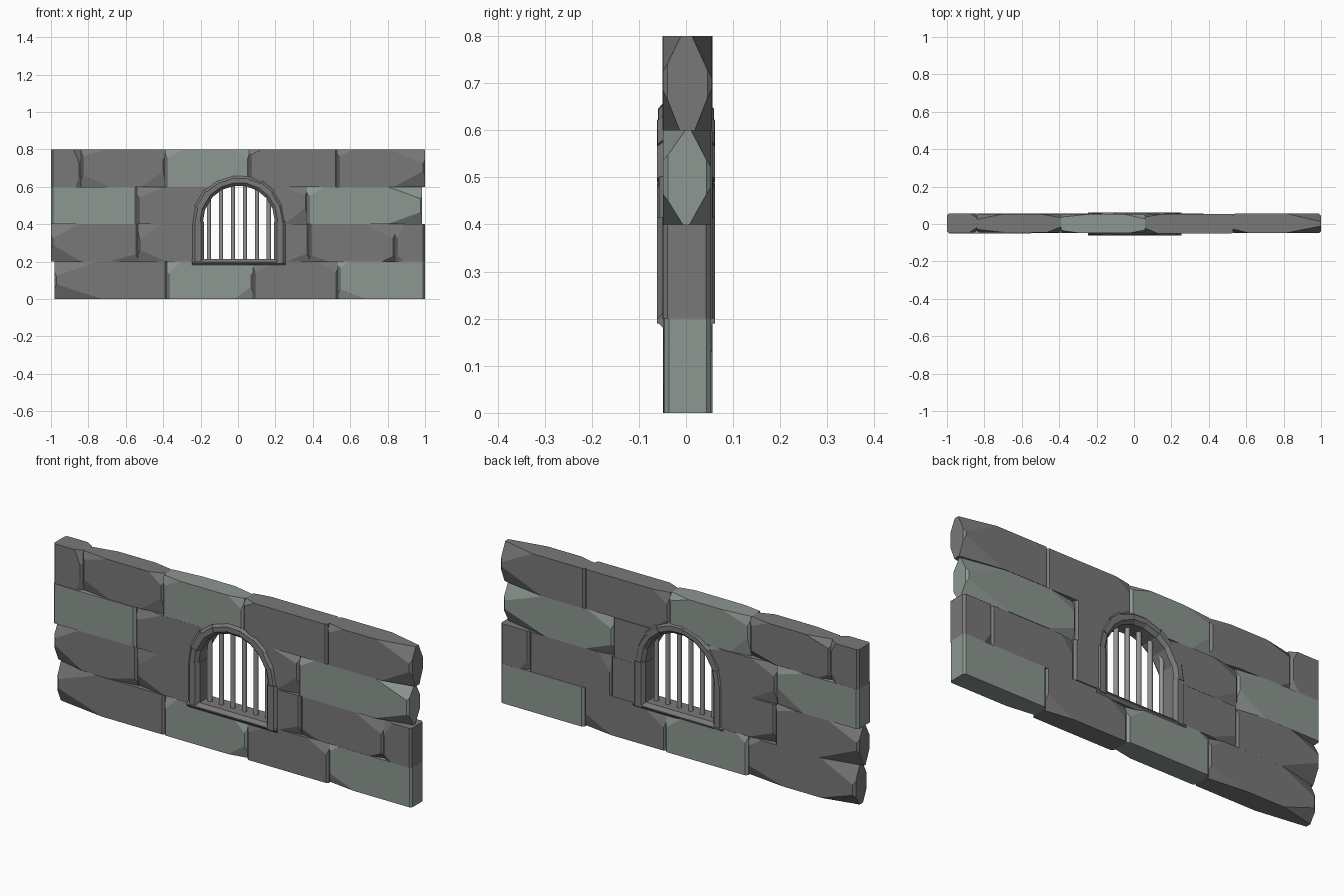
import bpy, bmesh, math, random
from mathutils import Vector

if "Cube" in bpy.data.objects:
    bpy.data.objects.remove(bpy.data.objects["Cube"])

random.seed(7)
CX, SPRING, SILL = 0.005, 0.415, 0.18   # window centre, arch spring line, sill bottom


def material(name, col):
    m = bpy.data.materials.new(name)
    m.diffuse_color = (*col, 1)
    m.use_nodes = True
    m.node_tree.nodes["Principled BSDF"].inputs["Base Color"].default_value = m.diffuse_color
    return m


GREY = material("dark_stone", (0.19, 0.19, 0.19))
GREEN = material("green_stone", (0.27, 0.31, 0.285))
IRON = material("iron", (0.30, 0.29, 0.28))


def finish(bm, name, mat):
    bmesh.ops.recalc_face_normals(bm, faces=bm.faces)
    me = bpy.data.meshes.new(name)
    bm.to_mesh(me)
    bm.free()
    ob = bpy.data.objects.new(name, me)
    bpy.context.collection.objects.link(ob)
    if mat:
        me.materials.append(mat)
    return ob


def chip(bm, corner, inward, size):
    """Slice one corner off and close the cut."""
    n = Vector([inward[i] / size[i] for i in range(3)]).normalized()
    co = Vector(corner) + Vector((inward[0] * size[0], 0, 0))
    bmesh.ops.bisect_plane(bm, geom=bm.verts[:] + bm.edges[:] + bm.faces[:],
                           plane_co=co, plane_no=-n, clear_outer=True)
    bmesh.ops.holes_fill(bm, edges=[e for e in bm.edges if e.is_boundary], sides=0)


def stone(name, x0, x1, z0, z1, mat, round_ends):
    bm = bmesh.new()
    bmesh.ops.create_cube(bm, size=1)
    y0, y1 = -0.05 + random.uniform(0, 0.006), 0.057 - random.uniform(0, 0.006)
    for v in bm.verts:
        v.co = (x1 if v.co.x > 0 else x0, y1 if v.co.y > 0 else y0, z1 if v.co.z > 0 else z0)
    upright = [e for e in bm.edges if abs(e.verts[0].co.z - e.verts[1].co.z) > 0.1]
    bmesh.ops.bevel(bm, geom=upright, offset=0.01, segments=1, affect='EDGES')
    w = x1 - x0
    for sx, x in ((1, x0), (-1, x1)):
        outer = abs(x) > 0.95
        for sy, y in ((1, y0), (-1, y1)):
            for sz, z in ((1, z0), (-1, z1)):
                if outer and round_ends:
                    size = (random.uniform(.3, .5) * w, random.uniform(.035, .05), random.uniform(.06, .1))
                elif outer or random.random() < 0.4:
                    continue
                else:
                    size = (random.uniform(.12, .35) * w, random.uniform(.014, .03), random.uniform(.03, .1))
                chip(bm, (x, y, z), (sx, sy, sz), size)
    return finish(bm, name, mat)


# Courses of stone: joints, indices of green stones, rounded left / right end
courses = [
    ([-0.98, -0.38, 0.08, 0.535, 1.0], {1, 3}, (True, False)),
    ([-1.0, -0.535, -0.08, 0.38, 0.84, 1.0], set(), (True, False)),
    ([-1.0, -0.54, -0.08, 0.37, 0.985], {0, 3}, (False, True)),
    ([-1.0, -0.84, -0.39, 0.06, 0.53, 1.0], {2}, (False, True)),
]
stones = []
for r, (joints, green, ends) in enumerate(courses):
    for i in range(len(joints) - 1):
        rounded = (i == 0 and ends[0]) or (i == len(joints) - 2 and ends[1])
        stones.append((stone(f"wall_stone_{r + 1}_{i + 1}", joints[i], joints[i + 1], r * 0.2, r * 0.2 + 0.2,
                             GREEN if i in green else GREY, rounded), joints[i], joints[i + 1], r))

# Arched cutter opens the wall for the window
bm = bmesh.new()
R = 0.222
outline = [(CX - R, SILL + 0.013)] + [
    (CX + R * math.cos(math.pi - math.pi * k / 16), SPRING + R * math.sin(math.pi * k / 16))
    for k in range(17)] + [(CX + R, SILL + 0.013)]
face = bm.faces.new([bm.verts.new((x, -0.2, z)) for x, z in outline])
ext = bmesh.ops.extrude_face_region(bm, geom=[face])
bmesh.ops.translate(bm, vec=(0, 0.4, 0), verts=[v for v in ext["geom"] if isinstance(v, bmesh.types.BMVert)])
cutter = finish(bm, "window_cutter", None)
cutter.hide_render = True
for ob, x0, x1, r in stones:
    if x0 < CX + R and x1 > CX - R:
        mod = ob.modifiers.new("window_opening", 'BOOLEAN')
        mod.operation, mod.object, mod.solver = 'DIFFERENCE', cutter, 'EXACT'
        bpy.context.view_layer.objects.active = ob
        bpy.ops.object.modifier_apply(modifier=mod.name)
bpy.data.objects.remove(cutter)


def frame_block(name, a, b):
    """Hull between two stations, each (centre x, centre z, direction, inner, outer)."""
    bm = bmesh.new()
    grow, deep = random.uniform(-0.004, 0.006), random.uniform(0.057, 0.062)
    for cx, cz, (dx, dz), ri, ro in (a, b):
        ro += grow
        for rad, y in ((ri, deep - 0.016), (ri + 0.016, deep), (ro - 0.013, deep), (ro, deep - 0.012)):
            for s in (1, -1):
                bm.verts.new((cx + dx * rad, s * y, cz + dz * rad))
    bmesh.ops.convex_hull(bm, input=bm.verts[:])
    bmesh.ops.dissolve_limit(bm, angle_limit=0.02, verts=bm.verts[:], edges=bm.edges[:])
    return finish(bm, name, GREY)


# Window surround: jambs, sill and arch stones
RI, RO = 0.188, 0.247
for side, s in (("left", -1), ("right", 1)):
    frame_block(f"window_jamb_{side}", (CX, SILL + 0.01, (s, 0), RI, RO), (CX, SPRING, (s, 0), RI, RO))
frame_block("window_sill", (CX - 0.25, 0.4, (0, -1), 0.185, 0.22), (CX + 0.25, 0.4, (0, -1), 0.185, 0.22))
N = 9
angles = [math.pi * (k + (random.uniform(-0.15, 0.15) if 0 < k < N else 0)) / N for k in range(N + 1)]
for k in range(N):
    a, b = [(CX, SPRING, (math.cos(t), math.sin(t)), RI + 0.004, RO) for t in angles[k:k + 2]]
    frame_block(f"arch_stone_{k + 1}", a, b)

# Iron bars
for k in range(6):
    x = 0.064 * (k - 2.5)
    top = SPRING + math.sqrt(0.21 ** 2 - x * x)
    bpy.ops.mesh.primitive_cylinder_add(vertices=10, radius=0.012, depth=top - 0.2,
                                        location=(CX + x, 0, (top + 0.2) / 2))
    bar = bpy.context.object
    bar.name = f"window_bar_{k + 1}"
    bar.data.materials.append(IRON)
    bpy.ops.object.shade_smooth_by_angle(angle=math.radians(40))
